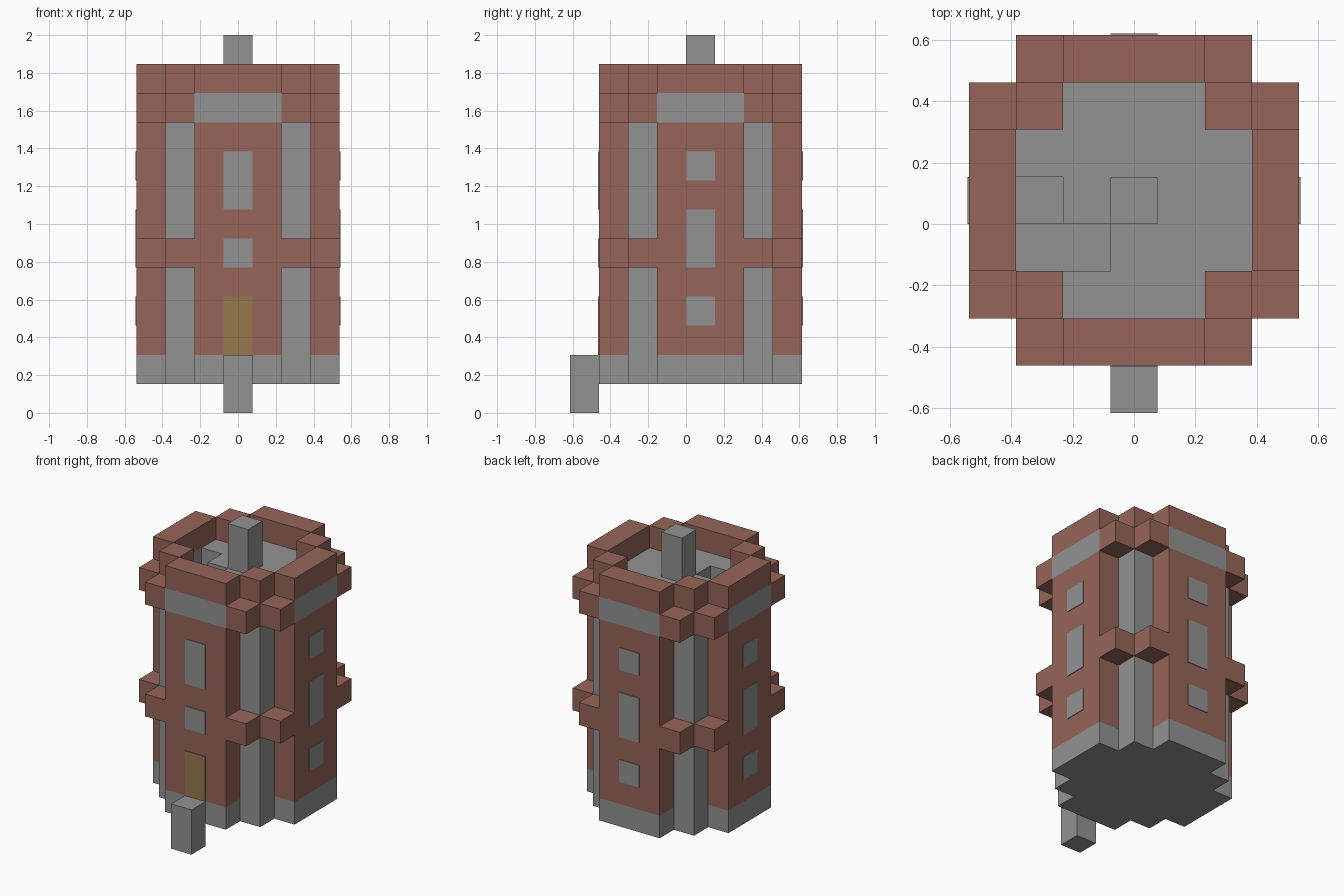
import bpy, bmesh
from mathutils import Matrix, Vector

if "Cube" in bpy.data.objects:
    bpy.data.objects.remove(bpy.data.objects["Cube"], do_unlink=True)

U = 2 / 13                      # one block
CENTRE = Vector((0, 0.5, 0))    # tower axis, in blocks


def material(name, rgb):
    m = bpy.data.materials.new(name)
    m.use_nodes = True
    m.diffuse_color = (*rgb, 1)
    m.node_tree.nodes["Principled BSDF"].inputs["Base Color"].default_value = (*rgb, 1)
    return m


stone = material("grey stone", (0.29, 0.29, 0.29))
brick = material("red brown brick", (0.305, 0.13, 0.1))
wood = material("golden brown wood", (0.305, 0.19, 0.075))


def finish(name, bm, mats):
    """Turn block units around the tower axis into a scene object."""
    bmesh.ops.recalc_face_normals(bm, faces=bm.faces)
    for v in bm.verts:
        v.co = (v.co + CENTRE) * U
    mesh = bpy.data.meshes.new(name)
    bm.to_mesh(mesh)
    bm.free()
    for m in mats:
        mesh.materials.append(m)
    ob = bpy.data.objects.new(name, mesh)
    bpy.context.collection.objects.link(ob)
    return ob


def add_box(bm, lo, hi, turn=0):
    lo, hi = Vector(lo), Vector(hi)
    size = Matrix.Diagonal((*(hi - lo), 1))
    spin = Matrix.Rotation(turn * 1.5707963, 4, "Z")
    bmesh.ops.create_cube(bm, size=1, matrix=spin @ Matrix.Translation((lo + hi) / 2) @ size)


def box(name, lo, hi, mat, turn=0):
    bm = bmesh.new()
    add_box(bm, lo, hi, turn)
    return finish(name, bm, [mat])


# Tower: stepped octagonal outline, turned four times and stacked in levels
outline = []
for k in range(4):
    for p in ((-1.5, -3.5), (1.5, -3.5), (1.5, -2.5), (2.5, -2.5), (2.5, -1.5)):
        x, y = p
        for _ in range(k):
            x, y = -y, x
        outline.append((x, y))

bm = bmesh.new()
levels = [[bm.verts.new((x, y, z)) for x, y in outline] for z in (1, 2, 10, 11)]
bm.faces.new(levels[0][::-1])
bm.faces.new(levels[-1])
for low, high in zip(levels, levels[1:]):
    for i in range(len(outline)):
        j = (i + 1) % len(outline)
        bm.faces.new((low[i], low[j], high[j], high[i]))
# Brick on the projecting walls, stone on base, pillars and cornice
for f in bm.faces:
    c = f.calc_center_median()
    f.material_index = int(2 < c.z < 10 and max(abs(c.x), abs(c.y)) > 2.75)
tower = finish("tower", bm, [stone, brick])

# Stairwell sunk into the roof floor
for lo, hi in (((-2.5, -0.5, 10), (-1.5, 0.5, 12)), ((-2.5, -1.5, 9), (-0.5, -0.5, 12))):
    cutter = box("stair_cutter", lo, hi, stone)
    cutter.hide_render = True
    mod = tower.modifiers.new("stairwell", "BOOLEAN")
    mod.operation, mod.solver, mod.object = "DIFFERENCE", "EXACT", cutter
    bpy.context.view_layer.objects.active = tower
    bpy.ops.object.modifier_apply(modifier=mod.name)
    bpy.data.objects.remove(cutter, do_unlink=True)

# Brick corner blocks of the two bands
for name, z in (("middle_band", 5), ("upper_band", 10)):
    bm = bmesh.new()
    for k in range(4):
        for x in (-2.5, 1.5):
            add_box(bm, (x, -3.5, z), (x + 1, -2.5, z + 1), k)
    finish(name, bm, [brick])

# Parapet: four walls and four corner posts
bm = bmesh.new()
for k in range(4):
    add_box(bm, (-1.5, -3.5, 11), (1.5, -2.5, 12), k)
    add_box(bm, (1.5, -2.5, 11), (2.5, -1.5, 12), k)
finish("parapet", bm, [brick])

# Windows and door as thin plates
sides = ("front", "left", "back", "right")
for k, side in enumerate(sides):
    spans = ((5, 6), (7, 9)) if k == 0 else ((3, 4), (5, 7), (8, 9))
    for i, (z0, z1) in enumerate(spans):
        box(f"{side}_window_{i + 1}", (-0.5, -3.53, z0), (0.5, -3.49, z1), stone, k)
box("door", (-0.5, -3.53, 2), (0.5, -3.49, 4), wood)

# Entrance step and roof post
box("entrance_step", (-0.5, -4.5, 0), (0.5, -3.5, 2), stone)
box("roof_post", (-0.5, -0.5, 11), (0.5, 0.5, 13), stone)
